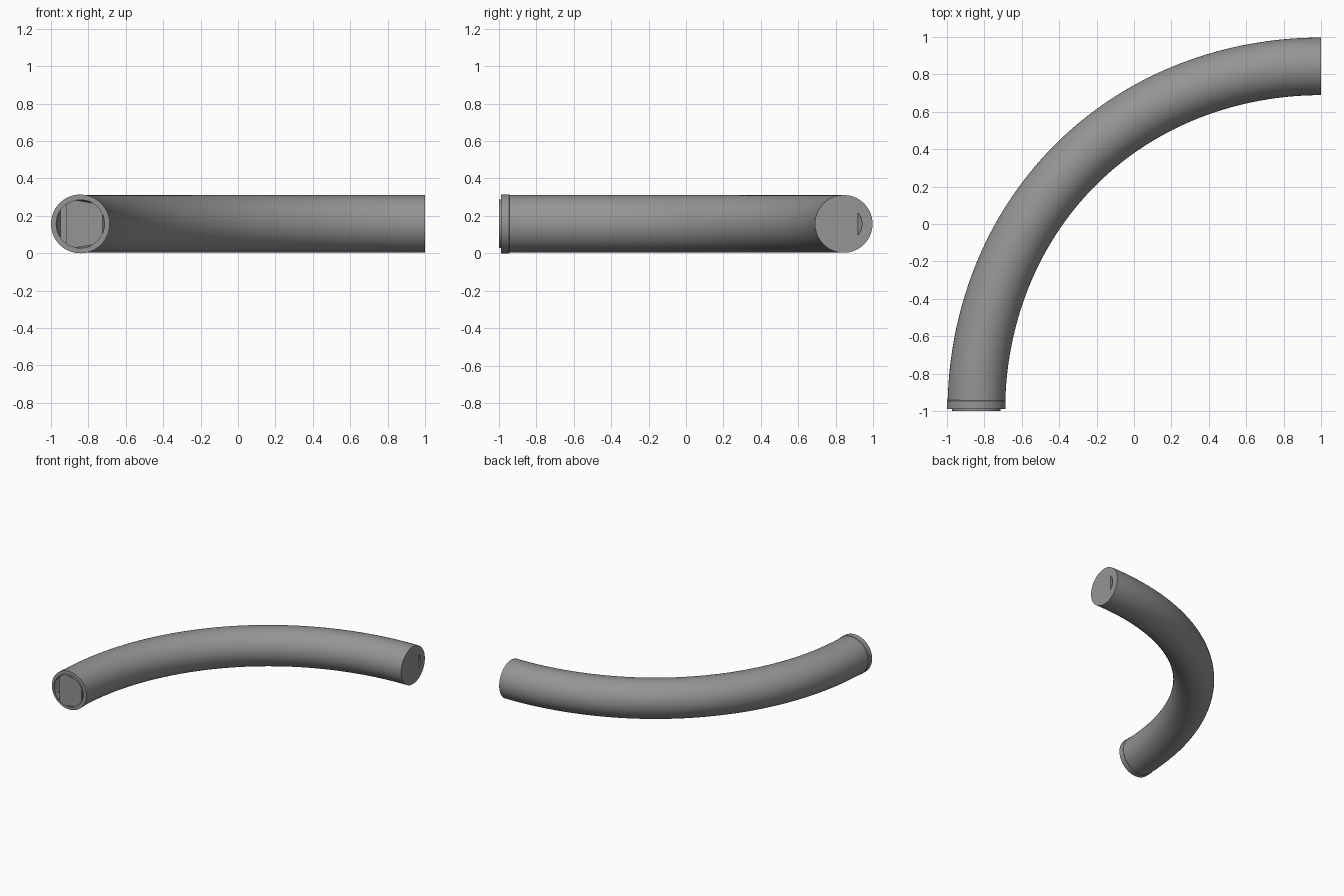
import bpy, bmesh, math
from mathutils import Vector, Matrix

if "Cube" in bpy.data.objects:
    bpy.data.objects.remove(bpy.data.objects["Cube"])

Z = 0.157          # tube axis height
R = 1.843          # bend radius, centred on (1, -1)
SEG = 64


def make_object(name, bm):
    bmesh.ops.recalc_face_normals(bm, faces=bm.faces)
    mesh = bpy.data.meshes.new(name)
    bm.to_mesh(mesh)
    bm.free()
    ob = bpy.data.objects.new(name, mesh)
    bpy.context.collection.objects.link(ob)
    return ob


def tube(name, rings):
    """Skin closed rings of equal length, capped at both ends."""
    bm = bmesh.new()
    loops = [[bm.verts.new(p) for p in ring] for ring in rings]
    for a, b in zip(loops, loops[1:]):
        n = len(a)
        for i in range(n):
            bm.faces.new((a[i], a[(i + 1) % n], b[(i + 1) % n], b[i]))
    bm.faces.new(loops[0])
    bm.faces.new(loops[-1])
    return make_object(name, bm)


def circle(radius, place):
    return [place(radius * math.cos(t), radius * math.sin(t))
            for t in (2 * math.pi * i / SEG for i in range(SEG))]


def segment_cutter(name, matrix, radius, chord, depth):
    """Slot bounded by a chord and an arc, its floor sloping towards the chord."""
    half = math.acos(chord / radius)
    pts = [(radius * math.cos(t), radius * math.sin(t))
           for t in (half * (2 * i / 20 - 1) for i in range(21))]
    span = radius - chord
    front = [matrix @ Vector((u, v, 0.02)) for u, v in pts]
    back = [matrix @ Vector((u, v, -0.012 - depth * (radius - u) / span))
            for u, v in pts]
    ob = tube(name, [front, back])
    ob.hide_render = True
    return ob


def cut(ob, cutter):
    mod = ob.modifiers.new("slot", 'BOOLEAN')
    mod.operation = 'DIFFERENCE'
    mod.solver = 'EXACT'
    mod.object = cutter
    bpy.context.view_layer.objects.active = ob
    bpy.ops.object.modifier_apply(modifier=mod.name)
    bpy.data.objects.remove(cutter)


# Quarter bend, bulging slightly beyond a true circle at its middle
start = math.asin(0.055 / R)
rings = []
for i in range(65):
    a = start + (math.pi / 2 - start) * i / 64
    rad = R + 0.016 * math.sin(2 * a) ** 2
    rings.append(circle(0.154, lambda u, v: (
        1 - (rad + u) * math.cos(a), -1 + (rad + u) * math.sin(a), Z + v)))
bend = tube("bent_pipe", rings)

# End collar with a slightly raised centre disc
profile = [(0.15, -0.94), (0.157, -0.945), (0.157, -0.988),
           (0.13, -0.988), (0.13, -1.0)]
collar = tube("end_collar", [
    circle(r, lambda u, v: (1 - R + u, y, Z + v)) for r, y in profile])

# Four slots around the collar disc, the left one widest
to_front = Matrix.Translation((1 - R, -1, Z)) @ Matrix.Rotation(math.pi / 2, 4, 'X')
for angle, chord, depth in ((0, 0.119, 0.03), (80, 0.121, 0.03),
                            (180, 0.077, 0.1), (280, 0.121, 0.03)):
    m = to_front @ Matrix.Rotation(math.radians(angle), 4, 'Z')
    cut(collar, segment_cutter("slot_cutter", m, 0.129, chord, depth))

# Single slot in the far end, on the outer side of the bend
to_side = Matrix(((0, 0, 1, 1), (1, 0, 0, R - 1), (0, 1, 0, Z), (0, 0, 0, 1)))
cut(bend, segment_cutter("slot_cutter", to_side, 0.097, 0.075, 0.02))

# Darker grey finish
grey = bpy.data.materials.new("dark_grey")
grey.diffuse_color = (0.3, 0.3, 0.3, 1)
grey.use_nodes = True
grey.node_tree.nodes["Principled BSDF"].inputs["Base Color"].default_value = grey.diffuse_color
for ob in (bend, collar):
    ob.data.materials.clear()
    ob.data.materials.append(grey)
    bpy.ops.object.select_all(action='DESELECT')
    ob.select_set(True)
    bpy.context.view_layer.objects.active = ob
    bpy.ops.object.shade_smooth_by_angle(angle=math.radians(30))
